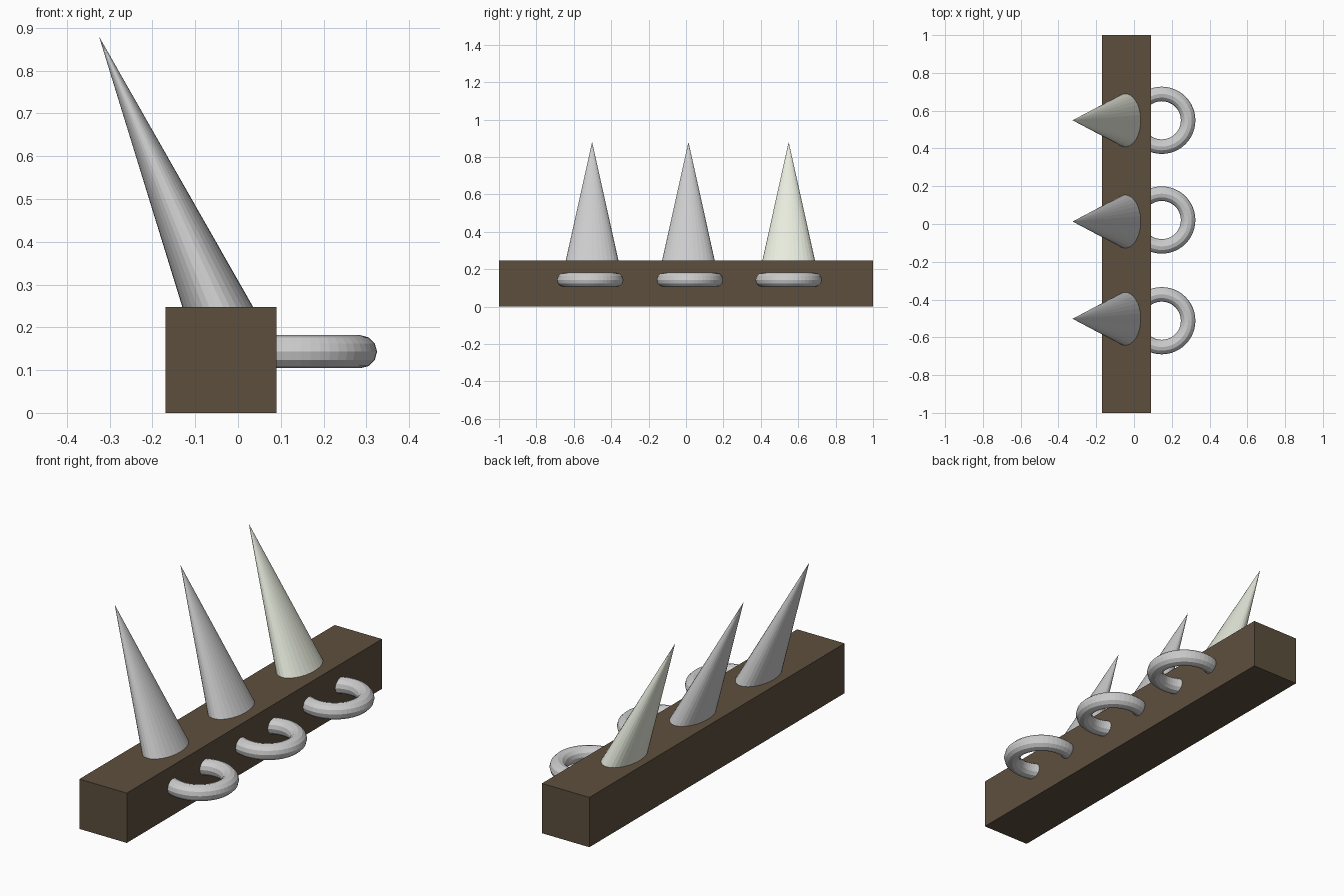
import bpy
from math import radians, sin, cos

if "Cube" in bpy.data.objects:
    bpy.data.objects.remove(bpy.data.objects["Cube"])


def colour(obj, name, rgb):
    mat = bpy.data.materials.new(name)
    mat.diffuse_color = (*rgb, 1)
    mat.use_nodes = True
    mat.node_tree.nodes["Principled BSDF"].inputs["Base Color"].default_value = mat.diffuse_color
    obj.data.materials.append(mat)


# Wooden beam
bpy.ops.mesh.primitive_cube_add(size=1, location=(-0.04, 0, 0.1235))
beam = bpy.context.object
beam.name = "beam"
beam.scale = (0.26, 2, 0.247)
colour(beam, "dark_wood", (0.11, 0.078, 0.048))

# Flattened spikes leaning towards -x, sunk into the beam
TILT, LENGTH = radians(23.4), 0.8
TIP_X, TIP_Z = -0.325, 0.88


def add_spike(name, y):
    centre = (TIP_X + LENGTH / 2 * sin(TILT), y, TIP_Z - LENGTH / 2 * cos(TILT))
    bpy.ops.mesh.primitive_cone_add(vertices=32, radius1=1, radius2=0, depth=LENGTH,
                                    location=centre, rotation=(0, -TILT, 0))
    spike = bpy.context.object
    spike.name = name
    spike.scale = (0.088, 0.163, 1)
    return spike


add_spike("front_spike", -0.502)
add_spike("middle_spike", 0.013)
back_spike = add_spike("back_spike", 0.549)
colour(back_spike, "pale_bone", (0.8, 0.83, 0.72))

# Horizontal rings half buried in the +x side
for name, y in (("front_ring", -0.512), ("middle_ring", 0.021), ("back_ring", 0.549)):
    bpy.ops.mesh.primitive_torus_add(location=(0.147, y, 0.143), major_segments=48,
                                     minor_segments=12, major_radius=0.1395,
                                     minor_radius=0.0385)
    bpy.context.object.name = name
